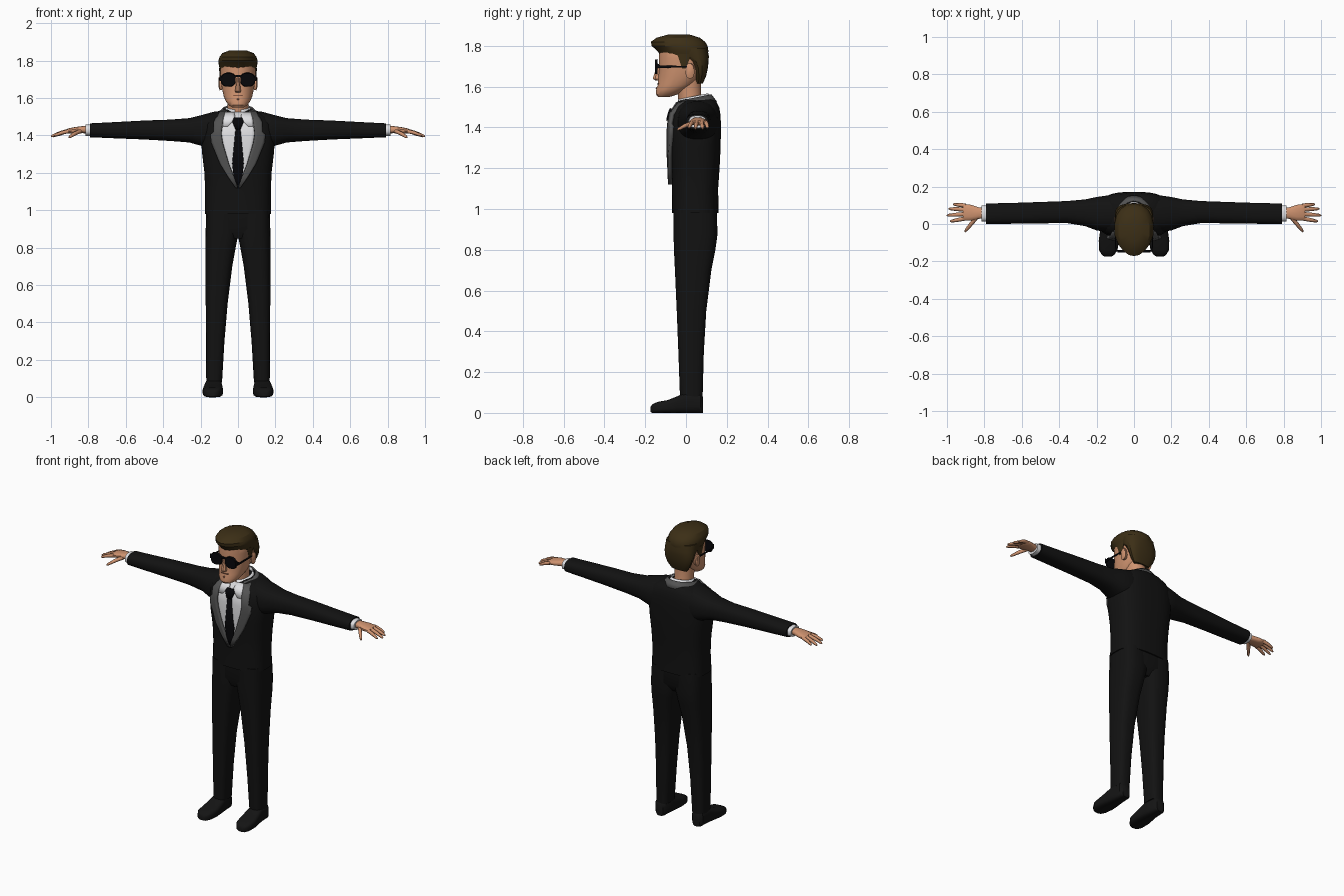
import bpy, bmesh, math
from mathutils import Vector
from mathutils.bvhtree import BVHTree

if "Cube" in bpy.data.objects:
    bpy.data.objects.remove(bpy.data.objects["Cube"])


def material(name, r, g, b):
    m = bpy.data.materials.new(name)
    m.use_nodes = True
    m.diffuse_color = (r, g, b, 1)
    bsdf = m.node_tree.nodes["Principled BSDF"]
    bsdf.inputs["Base Color"].default_value = (r, g, b, 1)
    bsdf.inputs["Roughness"].default_value = 0.8
    return m


SUIT = material("suit_black", .006, .006, .006)
LAPEL = material("lapel_grey", .085, .085, .085)
SHIRT = material("shirt_white", .75, .75, .77)
SKIN = material("skin", .62, .29, .16)
LIP = material("lip_brown", .3, .12, .07)
HAIR = material("hair_brown", .045, .028, .008)
BLACK = material("gloss_black", .002, .002, .003)
SHOE = material("shoe_black", .007, .007, .007)


def finish(name, bm, mat, mirror=False, thick=0, angle=40):
    me = bpy.data.meshes.new(name)
    bmesh.ops.recalc_face_normals(bm, faces=bm.faces) if not thick else None
    bm.to_mesh(me)
    bm.free()
    ob = bpy.data.objects.new(name, me)
    bpy.context.collection.objects.link(ob)
    me.materials.append(mat)
    if thick:
        ob.modifiers.new("thickness", "SOLIDIFY").thickness = thick
    if mirror:
        ob.modifiers.new("mirror", "MIRROR")
    bpy.ops.object.select_all(action="DESELECT")
    ob.select_set(True)
    bpy.context.view_layer.objects.active = ob
    bpy.ops.object.shade_smooth_by_angle(angle=math.radians(angle))
    return ob


def loft(name, mat, axis, rings, p=2.5, n=20, egg=0, **kw):
    """Skin rounded sections (t, u0, u1, v0, v1) along an axis."""
    bm = bmesh.new()
    loops = []
    for t, u0, u1, v0, v1 in rings:
        loop = []
        for i in range(n):
            a = math.tau * (i + .5) / n
            c, s = math.cos(a), math.sin(a)
            c = math.copysign(abs(c) ** (2 / p), c) * (1 - egg * max(0, -s) ** 2)
            s = math.copysign(abs(s) ** (2 / p), s)
            u = (u0 + u1) / 2 + c * (u1 - u0) / 2
            v = (v0 + v1) / 2 + s * (v1 - v0) / 2
            loop.append(bm.verts.new({"x": (t, u, v), "y": (u, t, v), "z": (u, v, t)}[axis]))
        loops.append(loop)
    for a, b in zip(loops, loops[1:]):
        for i in range(n):
            j = (i + 1) % n
            bm.faces.new((a[i], a[j], b[j], b[i]))
    bm.faces.new(loops[0])
    bm.faces.new(loops[-1])
    return finish(name, bm, mat, **kw)


def tall(rings):
    """Symmetric sections (z, half width, front, back)."""
    return [(z, -w, w, f, b) for z, w, f, b in rings]


def grid(name, mat, rows, **kw):
    bm = bmesh.new()
    vs = [[bm.verts.new(c) for c in row] for row in rows]
    for a, b in zip(vs, vs[1:]):
        for i in range(len(a) - 1):
            bm.faces.new((b[i], b[i + 1], a[i + 1], a[i]))
    return finish(name, bm, mat, **kw)


# Jacket body
torso = loft("jacket_body", SUIT, "z", tall([
    (.98, .178, -.07, .16), (1.1, .176, -.068, .158), (1.2, .18, -.072, .165),
    (1.3, .192, -.08, .17), (1.4, .2, -.08, .172), (1.46, .192, -.073, .17),
    (1.5, .165, -.055, .163), (1.525, .12, -.035, .15), (1.54, .075, -.015, .13)]), p=2.8, n=32)
surface = BVHTree.FromPolygons([v.co for v in torso.data.vertices],
                               [f.vertices[:] for f in torso.data.polygons])


def draped(name, mat, rows, lift, thick=.009, cols=4):
    """Mirrored strip laid on the chest from rows (z, inner x, outer x)."""
    out = []
    for z, x0, x1 in rows:
        row = []
        for i in range(cols + 1):
            x = x0 + (x1 - x0) * i / cols
            hit = surface.ray_cast(Vector((x, -1, z)), Vector((0, 1, 0)))[0]
            row.append((x, (hit.y if hit else -.02) - lift, z))
        out.append(row)
    return grid(name, mat, out, mirror=True, thick=thick)


draped("shirt_front", SHIRT, [(1.525, 0, .08), (1.46, 0, .098), (1.4, 0, .095),
                              (1.3, 0, .07), (1.2, 0, .035), (1.13, 0, .006)], .006)
draped("lapels", LAPEL, [(1.53, .068, .1), (1.47, .084, .132), (1.42, .09, .13), (1.405, .09, .148),
                         (1.36, .083, .143), (1.25, .05, .098), (1.18, .022, .055),
                         (1.12, .001, .014)], .02, thick=.02)
draped("shirt_collar_points", SHIRT, [(1.525, .02, .075), (1.49, .014, .082), (1.45, .055, .08)], .013)
draped("tie", BLACK, [(1.44, 0, .013), (1.25, 0, .031), (1.17, 0, .022), (1.13, 0, .003)], .014)
draped("tie_knot", BLACK, [(1.495, 0, .022), (1.475, 0, .03), (1.435, 0, .013)], .022, thick=.015)


def band(name, mat, low, high, start, thick):
    """Collar wrapped round the neck; low and high are (rx, ry, z)."""
    rows = []
    for i in range(25):
        a = math.radians(start + (180 - 2 * start) * i / 24)
        rows.append([(rx * math.cos(a), .035 + ry * math.sin(a), z + .2 * ry * math.sin(a))
                     for rx, ry, z in (low, high)])
    grid(name, mat, rows, thick=thick)


band("shirt_collar", SHIRT, (.082, .09, 1.5), (.064, .075, 1.553), -75, .006)
band("jacket_collar", LAPEL, (.122, .118, 1.502), (.082, .09, 1.545), -45, .008)

# Sleeves and cuffs
loft("sleeves", SUIT, "x", [
    (.05, -.01, .14, 1.32, 1.538), (.13, -.045, .155, 1.32, 1.527), (.2, -.035, .145, 1.345, 1.508),
    (.26, -.012, .132, 1.362, 1.493), (.36, .005, .123, 1.37, 1.485), (.5, .003, .118, 1.378, 1.48),
    (.65, .001, .113, 1.384, 1.472), (.79, 0, .11, 1.39, 1.465)], n=24, mirror=True)
loft("shirt_cuffs", SHIRT, "x", [(.77, .012, .1, 1.396, 1.46), (.815, .014, .098, 1.398, 1.458)],
     n=20, mirror=True)

# Hands
loft("palms", SKIN, "x", [
    (.8, .03, .085, 1.41, 1.45), (.83, .027, .09, 1.412, 1.45), (.87, .018, .103, 1.41, 1.445),
    (.905, .018, .108, 1.41, 1.438), (.915, .025, .102, 1.414, 1.434)], n=14, mirror=True)
fingers = bpy.data.curves.new("fingers", "CURVE")
fingers.dimensions = "3D"
fingers.bevel_depth = .0105
fingers.bevel_resolution = 1
fingers.use_fill_caps = True
for base, tip in [((.9, .098, 1.425), (.967, .106, 1.398)), ((.905, .077, 1.426), (.99, .082, 1.393)),
                  ((.905, .053, 1.426), (1, .046, 1.394)), ((.9, .03, 1.424), (.983, .014, 1.398)),
                  ((.84, .038, 1.425), (.905, -.042, 1.388))]:
    base, tip = Vector(base), Vector(tip)
    spline = fingers.splines.new("POLY")
    spline.points.add(3)
    for pt, f, r in zip(spline.points, (0, .5, .88, 1), (1.1, 1, .75, .35)):
        co = base.lerp(tip, f)
        co.z += .014 * f * (1 - f)
        pt.co = (*co, 1)
        pt.radius = r
fingers.materials.append(SKIN)
hand = bpy.data.objects.new("fingers", fingers)
bpy.context.collection.objects.link(hand)
hand.modifiers.new("mirror", "MIRROR")

# Trousers and shoes
loft("trouser_seat", SUIT, "z", tall([(.85, .1, -.04, .12), (.9, .168, -.06, .154),
                                      (1.02, .168, -.06, .15)]), p=3, n=28)
loft("trouser_legs", SUIT, "z", [
    (.08, .085, .17, -.03, .082), (.3, .072, .171, -.038, .088), (.5, .055, .173, -.046, .1),
    (.7, .03, .174, -.055, .125), (.8, .012, .174, -.06, .145), (.88, -.004, .174, -.062, .156),
    (1, 0, .17, -.062, .15)], p=3, n=20, mirror=True)
loft("shoes", SHOE, "y", [
    (.083, .105, .155, 0, .08), (.07, .092, .17, 0, .095), (0, .086, .175, 0, .1),
    (-.04, .082, .182, 0, .083), (-.09, .08, .189, 0, .063), (-.14, .088, .187, 0, .054),
    (-.165, .105, .172, 0, .042), (-.174, .12, .158, .004, .03)], p=3.5, mirror=True)

# Neck and head
loft("neck", SKIN, "z", tall([(1.48, .062, -.035, .09), (1.56, .056, -.04, .075),
                              (1.64, .06, -.06, .075)]), p=2)
loft("head", SKIN, "z", tall([
    (1.55, .03, -.138, -.08), (1.562, .05, -.147, -.04), (1.585, .067, -.147, 0),
    (1.61, .077, -.138, .04), (1.65, .086, -.136, .07), (1.69, .092, -.131, .09),
    (1.74, .095, -.134, .098), (1.78, .094, -.13, .095), (1.815, .075, -.1, .075)]),
    n=24, egg=.22, angle=30)
loft("nose", SKIN, "z", tall([(1.63, .014, -.15, -.12), (1.638, .018, -.164, -.12),
                              (1.65, .015, -.162, -.12), (1.71, .007, -.138, -.12)]), p=2, n=8, angle=25)
loft("mouth", LIP, "z", tall([(1.61, .024, -.141, -.13), (1.616, .027, -.142, -.13)]), n=12)
loft("chin_patch", LIP, "z", tall([(1.588, .004, -.1495, -.14), (1.598, .006, -.1455, -.135)]), n=8)
loft("ears", SKIN, "x", [(.08, 0, .035, 1.645, 1.71), (.098, -.003, .042, 1.64, 1.715),
                         (.103, .006, .038, 1.655, 1.71)], n=12, mirror=True)

# Hair: swept cap and the tapered back
loft("hair_top", HAIR, "z", tall([
    (1.752, .098, -.125, .106), (1.775, .104, -.14, .11), (1.8, .106, -.168, .106),
    (1.82, .1, -.172, .094), (1.84, .085, -.145, .068), (1.855, .045, -.09, .02)]),
    n=18, p=2.3, egg=.3, angle=28)
loft("hair_back", HAIR, "z", tall([
    (1.615, .055, .05, .082), (1.65, .08, .042, .098), (1.69, .095, .034, .107),
    (1.725, .1, .012, .111), (1.75, .102, -.03, .112), (1.79, .1, -.05, .105)]),
    n=18, angle=28)
loft("sideburns", HAIR, "z", [(1.69, .088, .096, -.02, 0), (1.76, .085, .1, -.045, .03)],
     n=8, mirror=True)

# Sunglasses
loft("lenses", BLACK, "y", [(-.152, .014, .088, 1.663, 1.733), (-.14, .012, .092, 1.66, 1.736)],
     n=16, p=2.6, mirror=True)
loft("glasses_bridge", BLACK, "y", [(-.152, -.02, .02, 1.712, 1.722), (-.142, -.02, .02, 1.712, 1.722)],
     n=8, p=5)
loft("glasses_arms", BLACK, "y", [(-.146, .084, .099, 1.69, 1.72), (-.125, .095, .101, 1.692, 1.704),
                                  (.015, .096, .101, 1.694, 1.702)], n=8, p=5, mirror=True)
